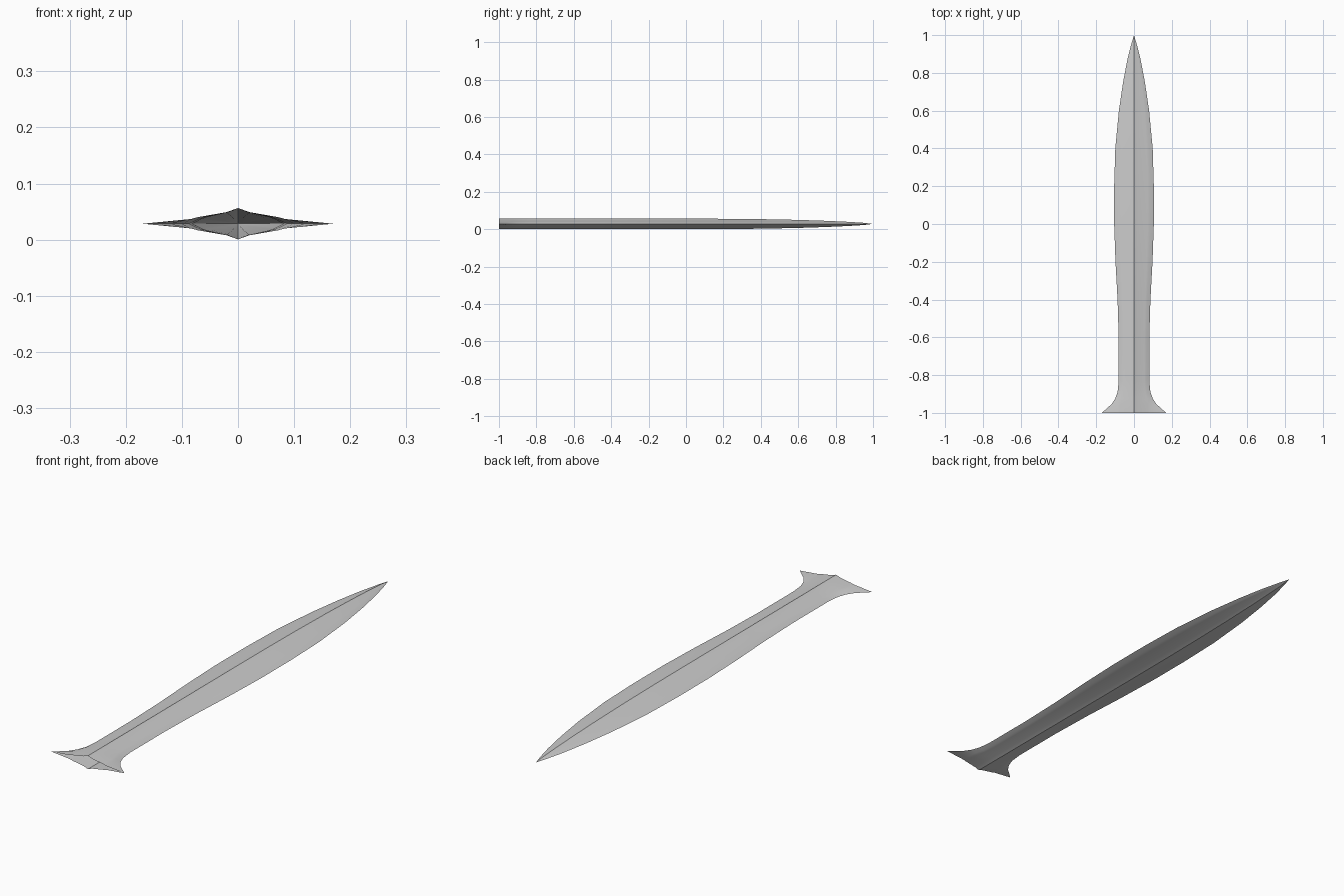
import bpy, bmesh, math

if "Cube" in bpy.data.objects:
    bpy.data.objects.remove(bpy.data.objects["Cube"])

ZC = 0.0285
# outline stations: y, half width, half thickness
stations = [(-1, .17, .0280), (-.98, .148, .0280), (-.955, .12, .0280), (-.925, .10, .0280),
            (-.89, .087, .0280), (-.83, .081, .0280), (-.6, .081, .0280), (-.4, .087, .0280),
            (-.2, .098, .0280), (0, .105, .0280), (.2, .105, .0275), (.4, .099, .0255),
            (.6, .080, .0215), (.75, .058, .0165), (.87, .035, .011), (.95, .015, .006)]


def half_section(w, t):
    """Raised centre ridge, shallow face, then bevel to a sharp edge."""
    k = min(w, .105)
    return [(0, t), (.19 * k, .74 * t), (.68 * k, .42 * t), (.8 * k, .3 * t), (w, 0)]


bm = bmesh.new()
rings = []
for y, w, t in stations:
    h = half_section(w, t)
    loop = h + [(x, -z) for x, z in h[-2::-1]]           # right side, top to bottom
    loop += [(-x, z) for x, z in loop[-2:0:-1]]          # left side back up
    rings.append([bm.verts.new((x, y, ZC + z)) for x, z in loop])

# blade skin, open at the base
n = len(rings[0])
for a, b in zip(rings, rings[1:]):
    for i in range(n):
        j = (i + 1) % n
        bm.faces.new((a[i], a[j], b[j], b[i]))

# pointed tip
tip = bm.verts.new((0, 1, ZC))
for i in range(n):
    bm.faces.new((rings[-1][i], rings[-1][(i + 1) % n], tip))

bmesh.ops.recalc_face_normals(bm, faces=bm.faces)
mesh = bpy.data.meshes.new("blade")
bm.to_mesh(mesh)
bm.free()
blade = bpy.data.objects.new("blade", mesh)
bpy.context.collection.objects.link(blade)
bpy.context.view_layer.objects.active = blade
blade.select_set(True)
bpy.ops.object.shade_smooth_by_angle(angle=math.radians(32))
